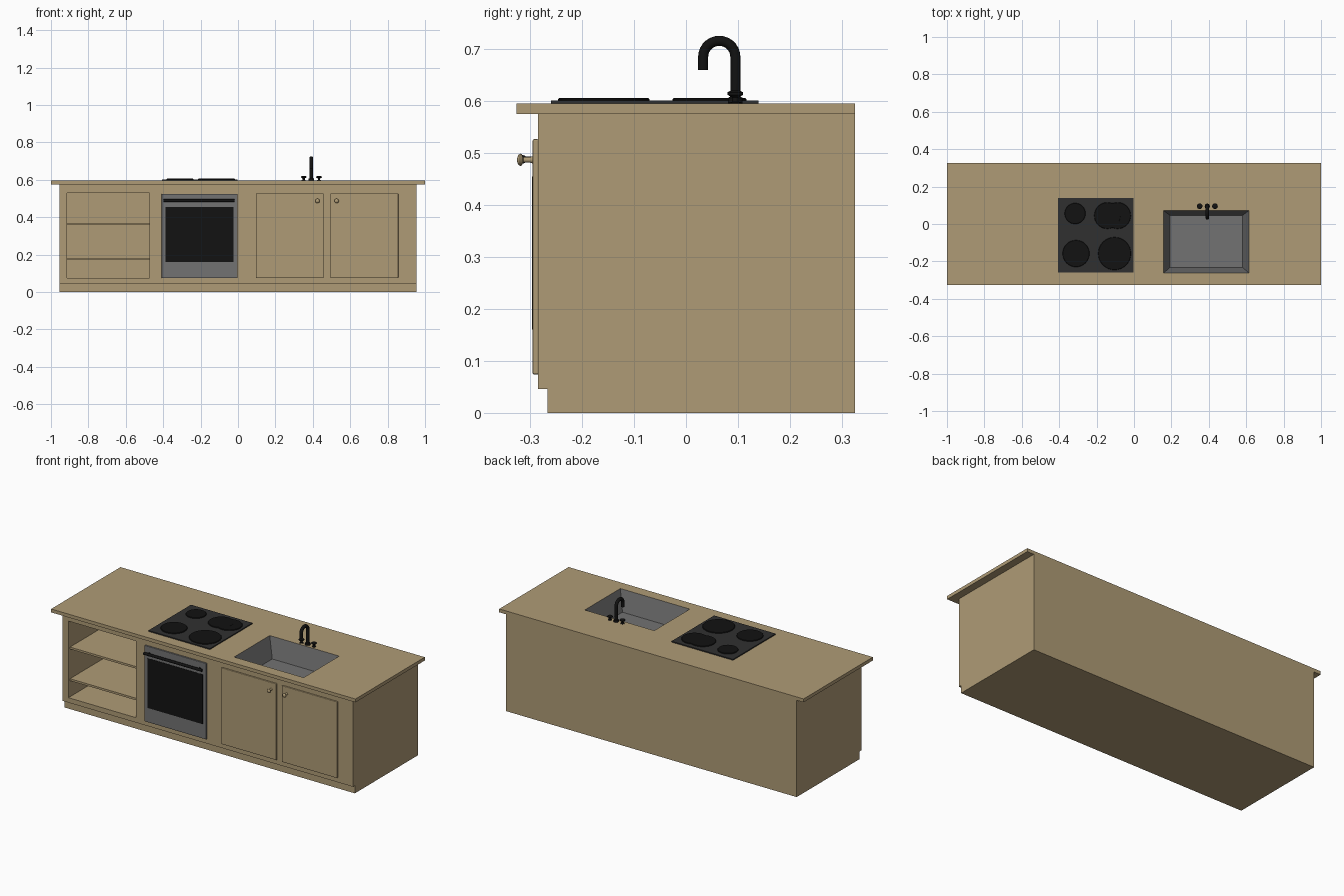
import bpy, bmesh, math
from mathutils import Vector, Matrix

if "Cube" in bpy.data.objects:
    bpy.data.objects.remove(bpy.data.objects["Cube"])


def material(name, rgb):
    m = bpy.data.materials.new(name)
    m.diffuse_color = (*rgb, 1)
    m.use_nodes = True
    m.node_tree.nodes["Principled BSDF"].inputs["Base Color"].default_value = m.diffuse_color
    return m


WOOD = material("wood", (0.43, 0.33, 0.18))
STEEL = material("steel", (0.17, 0.17, 0.17))
DARK = material("dark_glass", (0.03, 0.03, 0.03))
BLACK = material("black", (0.006, 0.006, 0.006))


def finish(name, bm, mat, smooth=False):
    bmesh.ops.recalc_face_normals(bm, faces=bm.faces)
    mesh = bpy.data.meshes.new(name)
    bm.to_mesh(mesh)
    bm.free()
    mesh.materials.append(mat)
    ob = bpy.data.objects.new(name, mesh)
    bpy.context.collection.objects.link(ob)
    bpy.ops.object.select_all(action='DESELECT')
    bpy.context.view_layer.objects.active = ob
    ob.select_set(True)
    if smooth:
        bpy.ops.object.shade_smooth_by_angle(angle=math.radians(35))
    return ob


def box(name, x, y, z, mat, bevel=0):
    bm = bmesh.new()
    bmesh.ops.create_cube(bm, size=1)
    for v in bm.verts:
        v.co = [r[0] + (c + 0.5) * (r[1] - r[0]) for c, r in zip(v.co, (x, y, z))]
    if bevel:
        bmesh.ops.bevel(bm, geom=bm.edges[:], offset=bevel, segments=2, affect='EDGES', profile=0.5)
    return finish(name, bm, mat)


def lathe(name, profile, origin, mat, axis='Z', n=24):
    """Spin (radius, height) points about z, then point the axis up or to the front."""
    bm = bmesh.new()
    rings = [[bm.verts.new((r * math.cos(math.tau * i / n), r * math.sin(math.tau * i / n), h))
              for i in range(n)] for r, h in profile]
    for a, b in zip(rings, rings[1:]):
        for i in range(n):
            j = (i + 1) % n
            bm.faces.new((a[i], a[j], b[j], b[i]))
    bm.faces.new(rings[0])
    bm.faces.new(rings[-1])
    rot = {'Z': Matrix(), 'X': Matrix.Rotation(math.pi / 2, 4, 'Y'),
           '-Y': Matrix.Rotation(math.pi / 2, 4, 'X')}[axis]
    bm.transform(Matrix.Translation(origin) @ rot)
    return finish(name, bm, mat, True)


def cut(ob, x, y, z):
    cutter = box("cutter", x, y, z, ob.data.materials[0])
    cutter.hide_render = True
    mod = ob.modifiers.new("cut", 'BOOLEAN')
    mod.operation, mod.solver, mod.object = 'DIFFERENCE', 'EXACT', cutter
    bpy.context.view_layer.objects.active = ob
    bpy.ops.object.modifier_apply(modifier=mod.name)
    bpy.data.objects.remove(cutter)


# Cabinet body with a toe kick, extruded from its side profile
bm = bmesh.new()
side = [(-0.267, 0), (0.325, 0), (0.325, 0.575), (-0.285, 0.575), (-0.285, 0.046), (-0.267, 0.046)]
face = bm.faces.new([bm.verts.new((-0.955, y, z)) for y, z in side])
ext = bmesh.ops.extrude_face_region(bm, geom=[face])["geom"]
bmesh.ops.translate(bm, verts=[g for g in ext if isinstance(g, bmesh.types.BMVert)], vec=(1.91, 0, 0))
body = finish("cabinet_body", bm, WOOD)
SINK_X, SINK_Y = (0.158, 0.615), (-0.262, 0.072)
cut(body, (-0.915, -0.472), (-0.4, 0.3), (0.075, 0.53))
cut(body, SINK_X, SINK_Y, (0.44, 0.7))

# Shelves in the open bay
for i, z in enumerate((0.17, 0.358)):
    box(f"shelf_{i + 1}", (-0.915, -0.472), (-0.27, 0.3), (z, z + 0.012), WOOD)

# Worktop with the sink opening
top = box("worktop", (-1, 1), (-0.326, 0.325), (0.575, 0.595), WOOD)
cut(top, SINK_X, SINK_Y, (0.5, 0.7))

# Tapered sink basin, open at the top
bm = bmesh.new()
loops = []
for (x0, x1), (y0, y1), z in ((SINK_X, SINK_Y, 0.595), ((0.193, 0.58), (-0.232, 0.046), 0.475)):
    loops.append([bm.verts.new((x, y, z)) for x, y in ((x0, y0), (x1, y0), (x1, y1), (x0, y1))])
for i in range(4):
    j = (i + 1) % 4
    bm.faces.new((loops[0][j], loops[0][i], loops[1][i], loops[1][j]))
bm.faces.new(loops[1])
sink = finish("sink_basin", bm, STEEL)
if sink.data.polygons[4].normal.z < 0:
    sink.data.flip_normals()

# Cupboard doors and knobs
for side_name, x0, knob_x in (("left", 0.095, 0.425), ("right", 0.494, 0.527)):
    box(side_name + "_door", (x0, x0 + 0.363), (-0.295, -0.284), (0.074, 0.527), WOOD, 0.003)
    lathe(side_name + "_knob", [(0.007, 0), (0.005, 0.006), (0.005, 0.018), (0.011, 0.021),
                                (0.012, 0.024), (0.009, 0.028), (0.003, 0.03)],
          (knob_x, -0.295, 0.487), WOOD, '-Y')

# Oven front, window and handle
box("oven_front", (-0.408, -0.003), (-0.295, -0.284), (0.074, 0.525), STEEL, 0.002)
box("oven_window", (-0.388, -0.025), (-0.2965, -0.29), (0.16, 0.455), BLACK)
lathe("oven_handle", [(0.008, 0), (0.008, 0.38)], (-0.398, -0.314, 0.488), BLACK, 'X', 16)
for s, x in (("left", -0.375), ("right", -0.043)):
    lathe(f"oven_handle_{s}_post", [(0.005, 0), (0.005, 0.022)], (x, -0.293, 0.488), BLACK, '-Y', 12)

# Hob plate and burners (the rear right one is a double zone)
box("hob_plate", (-0.407, -0.003), (-0.26, 0.14), (0.594, 0.601), DARK)
burners = [(-0.315, 0.056, 0.056), (-0.31, -0.158, 0.072), (-0.142, 0.045, 0.071),
           (-0.088, 0.045, 0.071), (-0.104, -0.158, 0.088)]
for i, (x, y, r) in enumerate(burners):
    lathe(f"burner_{i + 1}", [(r, 0), (r, 0.004), (r - 0.002, 0.006)],
          (x, y, 0.6 - i * 0.0001), BLACK, n=32)

# Tap spout: a tube swept along a hooked path
R, N = 0.031, 16
path = [Vector((0.392, 0.095, 0.594))]
path += [Vector((0.392, 0.064 + R * math.cos(math.pi * k / 14), 0.685 + R * math.sin(math.pi * k / 14)))
         for k in range(15)]
path.append(Vector((0.392, 0.033, 0.66)))
bm = bmesh.new()
rings = []
for k, p in enumerate(path):
    d = (path[min(k + 1, len(path) - 1)] - path[max(k - 1, 0)]).normalized()
    if k == 1:
        d = Vector((0, 0, 1))
    u = Vector((1, 0, 0))
    w = d.cross(u)
    rings.append([bm.verts.new(p + 0.0097 * (u * math.cos(math.tau * i / N) + w * math.sin(math.tau * i / N)))
                  for i in range(N)])
for a, b in zip(rings, rings[1:]):
    for i in range(N):
        j = (i + 1) % N
        bm.faces.new((a[i], a[j], b[j], b[i]))
bm.faces.new(rings[0])
bm.faces.new(rings[-1])
finish("tap_spout", bm, BLACK, True)

# Tap base collar and the two valves
lathe("tap_base", [(0.014, 0), (0.014, 0.012), (0.0097, 0.015)], (0.392, 0.095, 0.594), BLACK)
for s, x in (("left", 0.351), ("right", 0.433)):
    lathe(f"tap_{s}_valve", [(0.012, 0), (0.012, 0.003), (0.006, 0.005), (0.006, 0.013), (0.015, 0.018),
                             (0.015, 0.023), (0.009, 0.026)], (x, 0.095, 0.594), BLACK)
